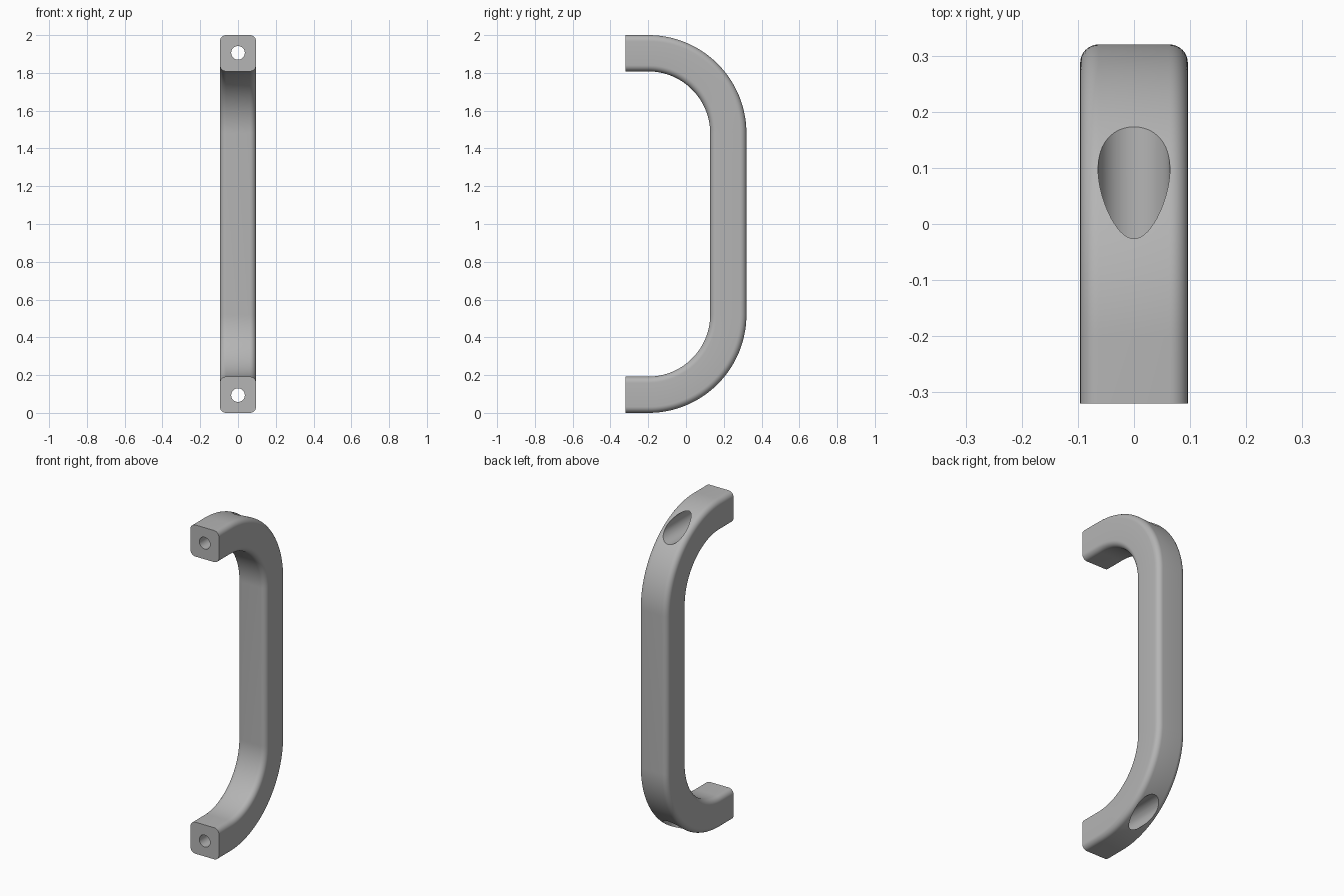
import bpy, bmesh, math
from mathutils import Vector

cube = bpy.data.objects.get("Cube")
if cube:
    bpy.data.objects.remove(cube, do_unlink=True)

HALF = 0.096       # half width of the square bar
FILLET = 0.033     # rounding of the bar's long edges
BEND = 0.424       # bend radius of the centre line
FOOT_Y = -0.32
BEND_Y = -0.2
ARC_STEPS = 40

grey = bpy.data.materials.new("satin grey")
grey.use_nodes = True
colour = (0.46, 0.46, 0.46, 1)
grey.diffuse_color = colour
grey.node_tree.nodes["Principled BSDF"].inputs["Base Color"].default_value = colour


def bar_section():
    """Rounded square as (sideways, outward) offsets."""
    points = []
    core = HALF - FILLET
    for quarter, (sx, sy) in enumerate([(1, 1), (-1, 1), (-1, -1), (1, -1)]):
        for i in range(9):
            a = math.radians(90 * quarter + 90 * i / 8)
            points.append((sx * core + FILLET * math.cos(a), sy * core + FILLET * math.sin(a)))
    return points


def handle_path():
    """Centre line points with outward normals, from upper foot to lower foot."""
    upper = [((FOOT_Y, 2 - HALF), math.pi / 2)]
    for i in range(ARC_STEPS + 1):
        a = math.pi / 2 * (1 - i / ARC_STEPS)
        upper.append(((BEND_Y + BEND * math.cos(a), 2 - HALF - BEND + BEND * math.sin(a)), a))
    lower = [((y, 2 - z), -a) for (y, z), a in reversed(upper)]
    return upper + lower


# Handle: rounded square swept along the bent path
bm = bmesh.new()
section = bar_section()
rings = []
for (y, z), a in handle_path():
    out = Vector((0, math.cos(a), math.sin(a)))
    rings.append([bm.verts.new(Vector((s, y, z)) + out * o) for s, o in section])
for r1, r2 in zip(rings, rings[1:]):
    for i in range(len(section)):
        j = (i + 1) % len(section)
        bm.faces.new((r1[i], r1[j], r2[j], r2[i]))
bm.faces.new(rings[0])
bm.faces.new(rings[-1])
bmesh.ops.recalc_face_normals(bm, faces=bm.faces)
mesh = bpy.data.meshes.new("pull_handle")
bm.to_mesh(mesh)
bm.free()
mesh.materials.append(grey)
handle = bpy.data.objects.new("pull_handle", mesh)
bpy.context.collection.objects.link(handle)
bpy.context.view_layer.objects.active = handle
handle.select_set(True)


def drill(name, z, radius, y0, y1):
    """Cut a round hole along y through the handle."""
    bpy.ops.mesh.primitive_cylinder_add(vertices=64, radius=radius, depth=y1 - y0,
                                        location=(0, (y0 + y1) / 2, z),
                                        rotation=(math.pi / 2, 0, 0))
    cutter = bpy.context.object
    cutter.name = name
    cutter.hide_render = True
    cutter.data.materials.append(grey)
    bpy.ops.object.select_all(action="DESELECT")
    handle.select_set(True)
    bpy.context.view_layer.objects.active = handle
    cut = handle.modifiers.new(name, "BOOLEAN")
    cut.operation = "DIFFERENCE"
    cut.solver = "EXACT"
    cut.object = cutter
    bpy.ops.object.modifier_apply(modifier=cut.name)
    bpy.data.objects.remove(cutter, do_unlink=True)


# Screw hole and wide access bore in each foot
for end, z in (("upper", 1.906), ("lower", 0.094)):
    drill(end + "_access_bore", z, 0.064, -0.2, 0.5)
    drill(end + "_screw_hole", z, 0.036, -0.5, 0)

bpy.ops.object.shade_smooth_by_angle(angle=math.radians(30))
